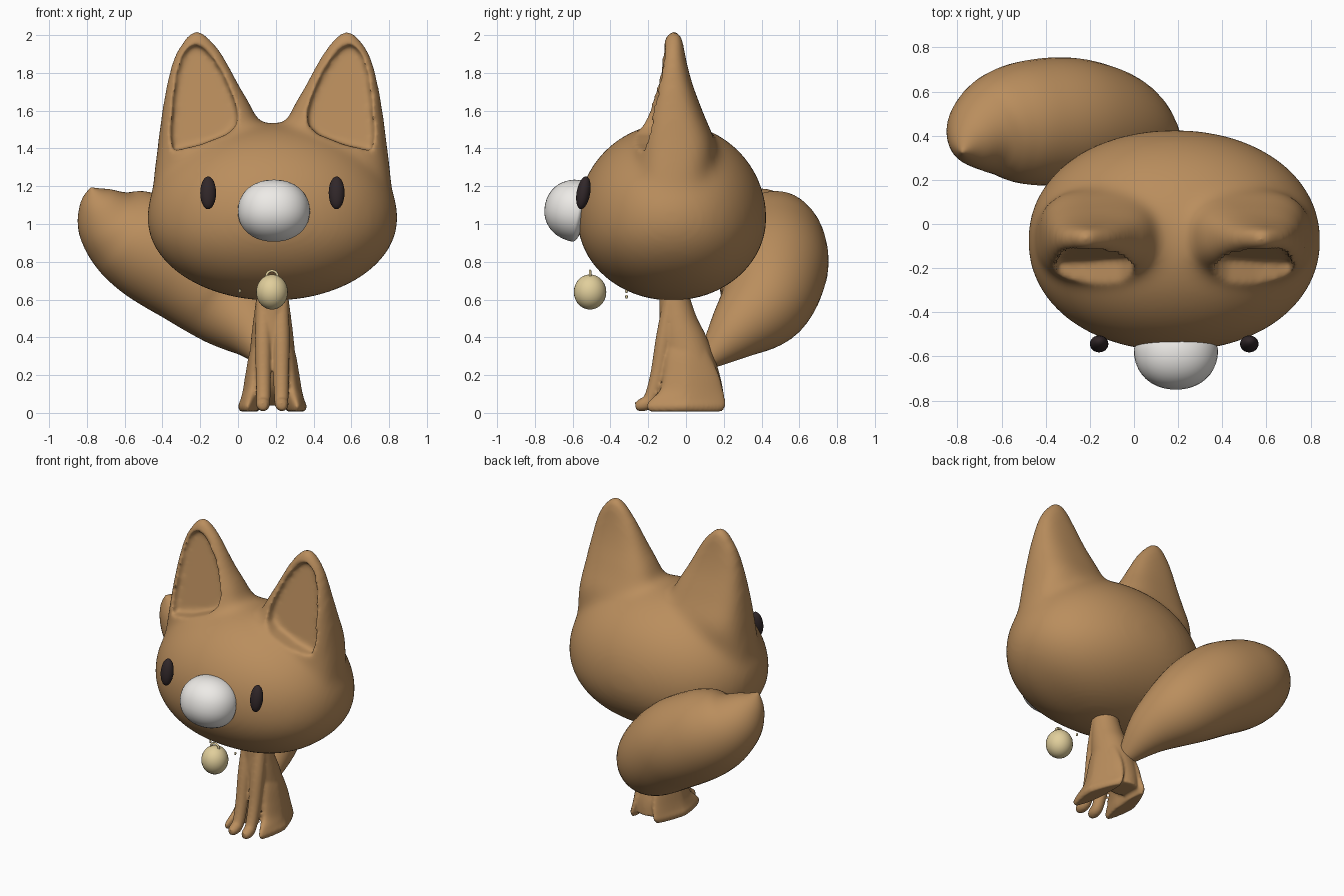
import bpy, bmesh
from math import sin, cos, pi, radians, atan2, hypot
from mathutils import Vector, Matrix

if "Cube" in bpy.data.objects:
    bpy.data.objects.remove(bpy.data.objects["Cube"])

CX = 0.182  # the head and body sit off-centre because of the tail


def material(name, rgb):
    m = bpy.data.materials.new(name)
    m.diffuse_color = (*rgb, 1)
    m.use_nodes = True
    m.node_tree.nodes["Principled BSDF"].inputs["Base Color"].default_value = m.diffuse_color
    return m


FUR = material("fur", (0.49, 0.27, 0.11))
WHITE = material("white", (0.85, 0.83, 0.80))
BLACK = material("black", (0.03, 0.02, 0.022))
GOLD = material("gold", (0.75, 0.62, 0.33))


def finish(bm, name, mat=None):
    bmesh.ops.recalc_face_normals(bm, faces=bm.faces)
    me = bpy.data.meshes.new(name)
    bm.to_mesh(me)
    bm.free()
    ob = bpy.data.objects.new(name, me)
    bpy.context.collection.objects.link(ob)
    if mat:
        me.materials.append(mat)
    me.polygons.foreach_set("use_smooth", [True] * len(me.polygons))
    return ob


def spline(keys, steps=6):
    """Catmull-Rom through tuples of numbers."""
    k = [Vector(p) for p in keys]
    out = []
    for i in range(len(k) - 1):
        a, b, c, d = k[max(i - 1, 0)], k[i], k[i + 1], k[min(i + 2, len(k) - 1)]
        for s in range(steps):
            t = s / steps
            out.append(0.5 * (2 * b + (c - a) * t + (2 * a - 5 * b + 4 * c - d) * t * t
                              + (3 * b - a - 3 * c + d) * t ** 3))
    return out + [k[-1]]


def loft(bm, rings):
    loops = [[bm.verts.new(p) for p in ring] for ring in rings]
    n = len(loops[0])
    for a, b in zip(loops, loops[1:]):
        for i in range(n):
            bm.faces.new((a[i], a[(i + 1) % n], b[(i + 1) % n], b[i]))
    bm.faces.new(loops[0][::-1])
    bm.faces.new(loops[-1])
    return [v for ring in loops for v in ring]


def se(v, power):
    return abs(v) ** power * (1 if v > 0 else -1)


def stack(bm, keys, power=1.0, n=32):
    """Horizontal sections: z, x min, x max, y min, y max."""
    rings = []
    for z, x0, x1, y0, y1 in spline(keys):
        rings.append([((x0 + x1) / 2 + (x1 - x0) / 2 * se(cos(2 * pi * i / n), power),
                       (y0 + y1) / 2 + (y1 - y0) / 2 * se(sin(2 * pi * i / n), power), z)
                      for i in range(n)])
    return loft(bm, rings)


def tube(bm, keys, n=24):
    """Round sweep through points: x, y, z, radius."""
    pts = spline(keys)
    c = [p.to_3d() for p in pts]
    rings, side = [], Vector((1, 0.2, 0.3))
    for i, p in enumerate(c):
        t = (c[min(i + 1, len(c) - 1)] - c[max(i - 1, 0)]).normalized()
        side = (side - t * side.dot(t)).normalized()
        up = t.cross(side)
        r = max(pts[i][3], 0.003)
        rings.append([p + (side * cos(2 * pi * j / n) + up * sin(2 * pi * j / n)) * r
                      for j in range(n)])
    return loft(bm, rings)


def ball(bm, loc, size, rot=Matrix(), seg=40):
    m = Matrix.Translation(loc) @ rot @ Matrix.Diagonal((*size, 1))
    return bmesh.ops.create_uvsphere(bm, u_segments=seg, v_segments=seg // 2, radius=1, matrix=m)["verts"]


def remesh(ob, size, smooth):
    m = ob.modifiers.new("remesh", 'REMESH')
    m.mode, m.voxel_size, m.use_smooth_shade = 'VOXEL', size, True
    s = ob.modifiers.new("smooth", 'SMOOTH')
    s.factor, s.iterations = 0.5, smooth


def apply(ob):
    bpy.ops.object.select_all(action='DESELECT')
    ob.select_set(True)
    bpy.context.view_layer.objects.active = ob
    bpy.ops.object.convert(target='MESH')


# Head (squarer towards the chin) with two ears, blended together
bm = bmesh.new()
for v in ball(bm, (0, 0, 0), (1, 1, 1), seg=64):
    x, y, z = v.co
    a, r, p = atan2(y, x), hypot(x, y), 0.96 - 0.1 * max(0, -z)
    v.co = (CX + 0.665 * r * se(cos(a), p), -0.075 + 0.502 * r * se(sin(a), p),
            1.03 + z * (0.505 if z > 0 else 0.437))
EAR = [(1.05, .2, .62, -.22, .06), (1.2, .10, .632, -.26, .12), (1.40, .04, .61, -.265, .16),
       (1.58, .09, .588, -.222, .095), (1.74, .175, .563, -.175, .035), (1.875, .243, .532, -.137, .0),
       (1.95, .293, .493, -.122, -.01), (2.0, .34, .455, -.112, -.016), (2.03, .372, .428, -.1, -.03)]
for s in (-1, 1):
    stack(bm, [(z, CX + s * a, CX + s * b, c, d) for z, a, b, c, d in EAR], power=0.72)
head = finish(bm, "head", FUR)
remesh(head, 0.022, 28)

# Hollow fronts of the ears
OUTLINE = [(.53, 1.385), (.535, 1.5), (.525, 1.65), (.505, 1.79), (.48, 1.88), (.445, 1.935),
           (.405, 1.95), (.36, 1.93), (.31, 1.87), (.26, 1.79), (.208, 1.67), (.184, 1.58),
           (.192, 1.52), (.24, 1.475), (.38, 1.42)]
bm = bmesh.new()
for s in (-1, 1):
    loft(bm, [[(CX + s * u, -0.7, z) for u, z in OUTLINE],
              [(CX + s * u, -0.165 + (z - 1.4) * 0.17, z) for u, z in OUTLINE]])
cutter = finish(bm, "ear_cutter")
cutter.hide_render = True
b = head.modifiers.new("hollow", 'BOOLEAN')
b.operation, b.object, b.solver = 'DIFFERENCE', cutter, 'EXACT'
remesh(head, 0.014, 8)
apply(head)
bpy.data.objects.remove(cutter)

# Seated body, haunches with hind feet splayed outward, front legs
bm = bmesh.new()
BODY = [(.72, .075, -.13, .0), (.6, .087, -.14, .025), (.5, .10, -.14, .06), (.4, .112, -.14, .11),
        (.25, .125, -.12, .165), (.13, .125, -.06, .195), (.04, .10, .04, .20)]
stack(bm, [(z, CX - w, CX + w, a, c) for z, w, a, c in BODY])
HAUNCH = [(.40, .03, .10, -.08, .08), (.3, .025, .127, -.105, .13), (.2, .03, .145, -.12, .175),
          (.12, .04, .158, -.14, .197), (.07, .06, .17, -.19, .208), (.035, .07, .182, -.212, .21),
          (.008, .08, .172, -.195, .19)]
for s in (-1, 1):
    for v in stack(bm, [(z, a, b, c, d) for z, a, b, c, d in HAUNCH]):
        if v.co.y > 0:
            v.co.x *= 1 - 1.5 * v.co.y
        elif v.co.y < -.05:
            v.co.x = .14 + (v.co.x - .14) * (1 + 2 * (v.co.y + .05))
        v.co.x = CX + s * v.co.x
    tube(bm, [(CX + s * .045, -.08, .6, .04), (CX + s * .048, -.115, .4, .044),
              (CX + s * .048, -.15, .2, .040), (CX + s * .048, -.19, .07, .037),
              (CX + s * .05, -.235, .042, .035), (CX + s * .05, -.268, .036, .02)])
body = finish(bm, "body_and_legs", FUR)
remesh(body, 0.009, 5)
apply(body)

# Bushy curled tail
bm = bmesh.new()
tube(bm, [(.17, .08, .25, .035), (.09, .26, .425, .155), (-.05, .41, .58, .245), (-.25, .46, .75, .287),
          (-.45, .46, .87, .285), (-.59, .445, .955, .252), (-.685, .41, 1.03, .19),
          (-.75, .36, 1.125, .10), (-.778, .325, 1.192, .004)], n=40)
finish(bm, "tail", FUR)

# Muzzle: slightly squarish rounded dome
bm = bmesh.new()
tilt = Matrix.Rotation(radians(-12), 4, 'X')
for v in ball(bm, (0, 0, 0), (1, 1, 1)):
    c = [se(a, 0.94) for a in v.co]
    p = tilt @ Vector((c[0] * .191, c[1] * (.18 if c[1] < 0 else .045), c[2] * .165))
    v.co = p + Vector((0.19, -0.57, 1.068))
finish(bm, "muzzle", WHITE)

# Eyes
for side, s in (("left", 1), ("right", -1)):
    bm = bmesh.new()
    ball(bm, (CX + s * .34, -.543, 1.165), (.042, .036, .088), Matrix.Rotation(radians(-10), 4, 'X'), 24)
    finish(bm, side + "_eye", BLACK)

# Bell with hanging ring and two small studs
bm = bmesh.new()
ball(bm, (0.18, -.508, .64), (.084, .086, .093), seg=28)
tube(bm, [(0.18 + .03 * cos(a * pi / 6), -.508, .722 + .03 * sin(a * pi / 6), .007) for a in range(-1, 8)], n=8)
for p in ((0.01, -.315, .645), (0.2, -.315, .615)):
    ball(bm, p, (.007, .007, .011), seg=10)
finish(bm, "bell", GOLD)
